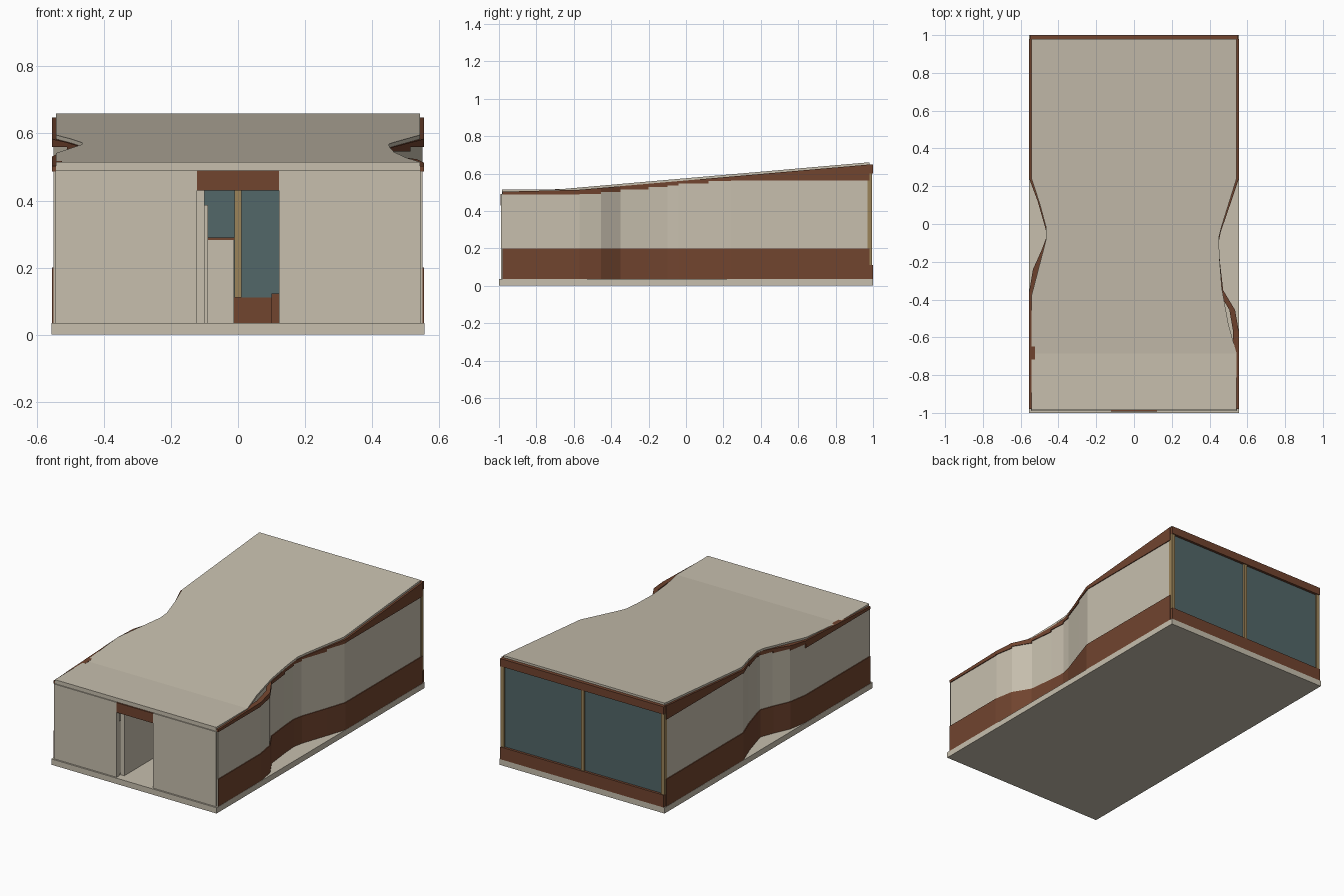
import bpy, bmesh

if "Cube" in bpy.data.objects:
    bpy.data.objects.remove(bpy.data.objects["Cube"])


def material(name, rgb):
    m = bpy.data.materials.new(name)
    m.diffuse_color = (*rgb, 1)
    m.use_nodes = True
    m.node_tree.nodes["Principled BSDF"].inputs["Base Color"].default_value = m.diffuse_color
    return m


CREAM = material("cream plaster", (0.57, 0.52, 0.42))
BROWN = material("brown timber", (0.165, 0.058, 0.028))
GLASS = material("teal glass", (0.085, 0.135, 0.14))
GOLD = material("pale oak", (0.33, 0.23, 0.10))


def finish(name, bm, mat):
    bmesh.ops.recalc_face_normals(bm, faces=bm.faces)
    mesh = bpy.data.meshes.new(name)
    bm.to_mesh(mesh)
    bm.free()
    mesh.materials.append(mat)
    ob = bpy.data.objects.new(name, mesh)
    bpy.context.collection.objects.link(ob)
    return ob


def box(name, x, y, z, mat):
    bm = bmesh.new()
    bmesh.ops.create_cube(bm, size=1)
    for v in bm.verts:
        for i, (lo, hi) in enumerate((x, y, z)):
            v.co[i] = lo if v.co[i] < 0 else hi
    return finish(name, bm, mat)


def roof_z(y):
    """Top of the roof: flat at the front, then rising to the back."""
    return 0.515 + max(0, y + 0.685) * 0.145 / 1.665


def strip(name, points, side, low, high, out, mat, thick=0.02):
    """Upright wall following a plan line; each bay has its own low/high rule."""
    bm = bmesh.new()
    for (x0, y0), (x1, y1) in zip(points, points[1:]):
        mid = (y0 + y1) / 2
        rings = []
        for x, y in ((x0, y0), (x1, y1)):
            a, b = side * (x + out), side * (x + out - thick)
            rings.append([bm.verts.new(c) for c in (
                (a, y, low(mid)), (a, y, high(y, mid)),
                (b, y, high(y, mid)), (b, y, low(mid)))])
        p, q = rings
        for i in range(4):
            j = (i + 1) % 4
            bm.faces.new((p[i], p[j], q[j], q[i]))
        bm.faces.new(p)
        bm.faces.new(q)
    return finish(name, bm, mat)


def plaster_top(mid):
    """Stepped top of the plaster in each wall bay."""
    if mid > 0.24:
        return 0.563
    if mid < -0.57:
        return 0.487
    return 0.49 + (mid + 0.52) * 0.10


# Wall plan lines, x measured outward from the centre
right_line = [(0.55, -0.98), (0.55, -0.57), (0.53, -0.455), (0.467, -0.35),
              (0.45, -0.2), (0.443, -0.1), (0.455, -0.04), (0.51, 0.12),
              (0.55, 0.24), (0.55, 0.98)]
left_line = [(0.55, -0.98), (0.55, -0.36), (0.53, -0.24), (0.485, -0.14),
             (0.455, -0.06), (0.465, -0.02), (0.505, 0.12),
             (0.55, 0.24), (0.55, 0.98)]

# Floor slab
box("floor_slab", (-0.556, 0.556), (-1, 1), (0, 0.035), CREAM)

# Side walls: plaster, base cladding and timber band below the roof
for label, side, line in (("right", 1, right_line), ("left", -1, left_line)):
    strip(label + "_wall", line, side, lambda m: 0.035,
          lambda y, m: plaster_top(m), 0, CREAM)
    strip(label + "_base_cladding", line, side, lambda m: 0.035,
          lambda y, m: 0.2, 0.005, BROWN, 0.012)
    strip(label + "_eaves_band", line, side, plaster_top,
          lambda y, m: roof_z(y) - 0.012, 0.005, BROWN, 0.03)

# Roof sheet with waisted sides
roof_right = [(0.543, -0.985), (0.543, -0.685), (0.50, -0.53), (0.465, -0.34),
              (0.452, -0.17), (0.45, -0.07), (0.465, -0.01), (0.543, 0.24),
              (0.543, 0.98)]
roof_left = [(-0.543, 0.98), (-0.543, 0.24), (-0.50, 0.11), (-0.465, -0.02),
             (-0.465, -0.08), (-0.543, -0.38), (-0.543, -0.685),
             (-0.543, -0.985)]
bm = bmesh.new()


def edge_x(line, y):
    pts = sorted(line, key=lambda p: p[1])
    for (x0, y0), (x1, y1) in zip(pts, pts[1:]):
        if y0 <= y <= y1:
            return x0 + (x1 - x0) * (y - y0) / (y1 - y0)
    return pts[-1][0]


previous = None
stations = sorted({p[1] for p in roof_right + roof_left})
for y in stations:
    a, b, z = edge_x(roof_left, y), edge_x(roof_right, y), roof_z(y)
    ring = [bm.verts.new(c) for c in (
        (a, y, z), (b, y, z), (b, y, z - 0.012), (a, y, z - 0.012))]
    if previous:
        for i in range(4):
            j = (i + 1) % 4
            bm.faces.new((previous[i], previous[j], ring[j], ring[i]))
    if y in (stations[0], stations[-1]):
        bm.faces.new(ring)
    previous = ring
finish("roof", bm, CREAM)

# Front wall with doorway
for label, x in (("left", (-0.545, -0.123)), ("right", (0.123, 0.545))):
    box("front_wall_" + label, x, (-0.99, -0.965), (0.035, 0.49), CREAM)
box("front_fascia", (-0.543, 0.543), (-0.984, -0.965), (0.49, 0.504), CREAM)
box("door_header", (-0.123, 0.123), (-0.992, -0.965), (0.43, 0.49), BROWN)

# Glazed back wall
box("back_sill", (-0.55, 0.55), (0.975, 1.0), (0.035, 0.11), BROWN)
box("back_beam", (-0.55, 0.55), (0.97, 1.0), (0.60, 0.647), BROWN)
box("back_glass", (-0.54, 0.54), (0.978, 0.985), (0.11, 0.60), GLASS)
for label, x in (("left", -0.54), ("middle", 0), ("right", 0.54)):
    box("back_post_" + label, (x - 0.011, x + 0.011), (0.97, 0.995),
        (0.11, 0.60), GOLD)

# Rooms inside
box("entry_partition", (-0.125, -0.1), (-0.95, -0.4), (0.035, 0.47), CREAM)
box("inner_partition", (-0.1, -0.09), (-0.4, 0.1), (0.035, 0.387), CREAM)
box("counter", (-0.09, -0.012), (0.1, 0.4), (0.035, 0.283), CREAM)
box("counter_top", (-0.092, -0.01), (0.1, 0.4), (0.283, 0.29), BROWN)
box("bench", (0.1, 0.3), (0.3, 0.7), (0.035, 0.122), BROWN)
